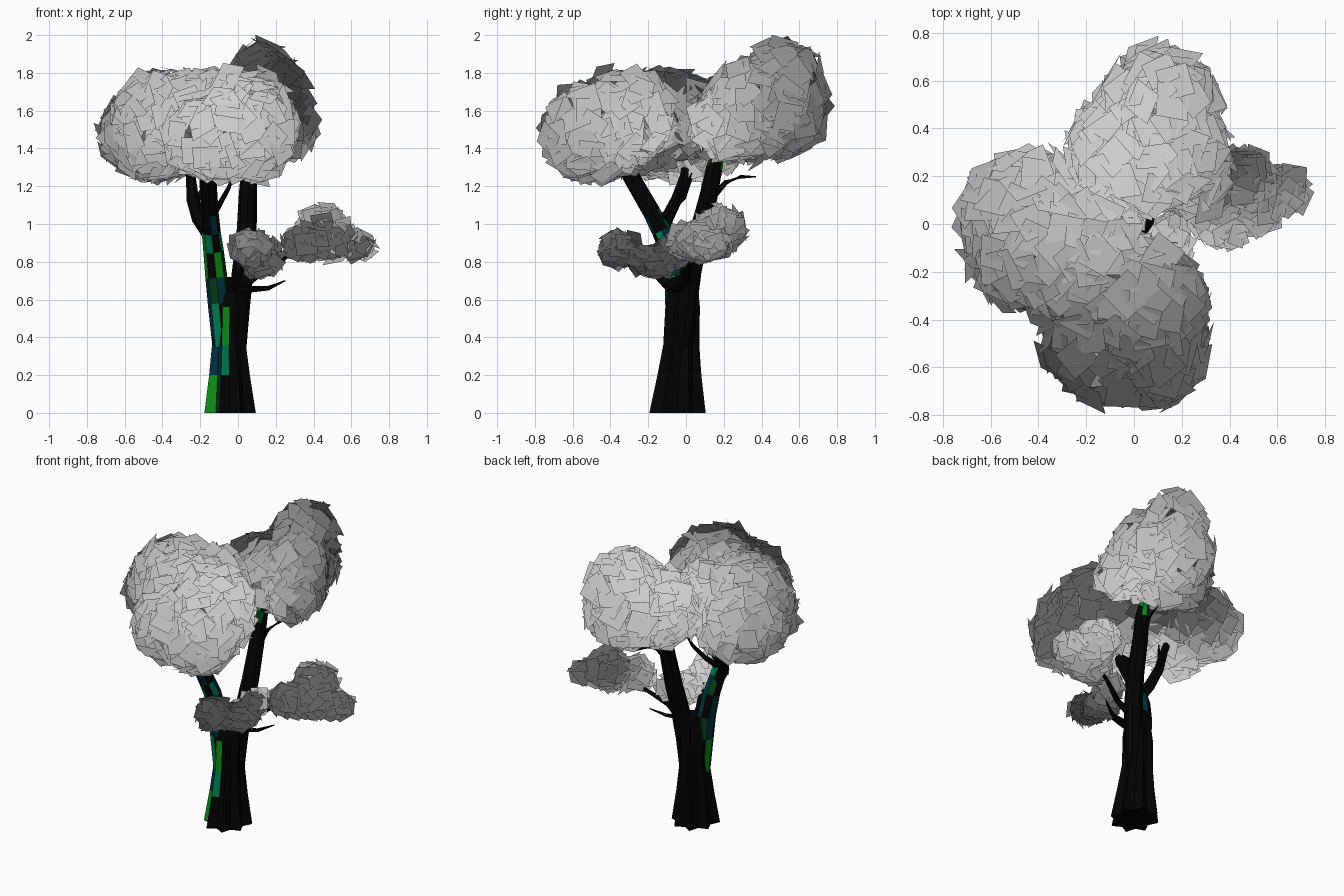
import bpy, math, random
from mathutils import Vector

random.seed(7)
CROWN = Vector((0, 0, 1.25))


def material(name, rgb):
    m = bpy.data.materials.new(name)
    m.diffuse_color = (*rgb, 1)
    return m


BARK = [material("bark", (0.001, 0.001, 0.001)), material("moss_green", (0.005, 0.26, 0.01)),
        material("moss_teal", (0.0, 0.2, 0.08)), material("moss_dark", (0.002, 0.04, 0.008)),
        material("moss_blue", (0.0, 0.03, 0.05))]


def tube(name, path, sides=8, flute=0.0, moss=None):
    """Loft rings along path points (x, y, z, radius); flute makes root ridges fading upward."""
    pts = [Vector(p[:3]) for p in path]
    verts, faces = [], []
    for i, p in enumerate(pts):
        t = (pts[min(i + 1, len(pts) - 1)] - pts[max(i - 1, 0)]).normalized()
        if flute:
            t = Vector((0, 0, 1))
        u = t.cross(Vector((0, 1, 0)) if abs(t.y) < 0.9 else Vector((1, 0, 0))).normalized()
        v = t.cross(u)
        fade = flute * (1 - 0.7 * i / (len(pts) - 1))
        for k in range(sides):
            a = 2 * math.pi * k / sides
            r = path[i][3] * (1 + (fade if k % 2 else -fade))
            verts.append(p + r * (math.cos(a) * u + math.sin(a) * v * (1 + 0.6 * fade)))
    for i in range(len(pts) - 1):
        for k in range(sides):
            a, b = i * sides + k, i * sides + (k + 1) % sides
            faces.append((a, b, b + sides, a + sides))
    faces.append(tuple(range(sides))[::-1])
    faces.append(tuple(range(len(verts) - sides, len(verts))))
    me = bpy.data.meshes.new(name)
    me.from_pydata(verts, [], faces)
    for m in BARK:
        me.materials.append(m)
    if moss:
        for f in me.polygons:
            if moss(f) and random.random() < 0.65:
                f.material_index = random.randint(1, 4)
    ob = bpy.data.objects.new(name, me)
    bpy.context.collection.objects.link(ob)
    return ob


def foliage(name, blobs, size, density):
    """Cover the outside of a group of ellipsoids with overlapping square leaf cards."""
    verts, faces, normals = [], [], []

    def depth(p, b):
        return sum(((p[i] - b[i]) / b[3 + i]) ** 2 for i in range(3))

    for b in blobs:
        c, r = Vector(b[:3]), Vector(b[3:])
        mean = (r.x * r.y + r.y * r.z + r.x * r.z) / 3
        n = int(density * 4 * math.pi * mean / size ** 2)
        for i in range(n):
            # evenly spread direction on the sphere
            z = 1 - 2 * (i + 0.5) / n
            a = i * 2.39996 + random.uniform(-0.2, 0.2)
            s = math.sqrt(1 - z * z)
            d = Vector((s * math.cos(a), s * math.sin(a), z))
            p = c + Vector((d.x * r.x, d.y * r.y, d.z * r.z)) * random.uniform(0.93, 1.04)
            if any(o is not b and depth(p, o) < 0.7 for o in blobs):
                continue
            out = Vector((d.x / r.x, d.y / r.y, d.z / r.z)).normalized()
            tilt = (out + Vector([random.uniform(-0.35, 0.35) for _ in "xyz"])).normalized()
            # shading direction radiates from the middle of the crown
            shade = ((p - CROWN).normalized() + 0.15 * out).normalized()
            if tilt.dot(shade) < 0:
                tilt = -tilt
            u = tilt.orthogonal().normalized()
            v = tilt.cross(u)
            spin = random.uniform(0, math.pi)
            h = size * random.uniform(0.6, 0.75)
            k0 = len(verts)
            for k in range(4):
                q = spin + k * math.pi / 2
                verts.append(p + h * (math.cos(q) * u + math.sin(q) * v))
                normals.append(shade)
            faces.append((k0, k0 + 1, k0 + 2, k0 + 3))
    me = bpy.data.meshes.new(name)
    me.from_pydata(verts, [], faces)
    me.shade_smooth()
    me.normals_split_custom_set_from_vertices(normals)
    ob = bpy.data.objects.new(name, me)
    bpy.context.collection.objects.link(ob)


# Fluted trunk and main stems
tube("trunk", [(-0.042, -0.045, 0, 0.127), (-0.045, -0.035, 0.2, 0.103), (-0.048, -0.025, 0.36, 0.088),
               (-0.045, -0.018, 0.56, 0.088), (-0.04, -0.01, 0.72, 0.07)], 16, 0.16,
     lambda f: abs(f.normal.z) < 0.9 and f.normal.y < 0.3 and f.center.x < -0.02 and random.random() < 0.5)
tube("front_stem", [(-0.08, -0.05, 0.35, 0.055), (-0.1, -0.05, 0.58, 0.06), (-0.115, -0.055, 0.72, 0.058),
                    (-0.13, -0.085, 0.86, 0.054), (-0.142, -0.13, 0.96, 0.05), (-0.15, -0.18, 1.06, 0.047),
                    (-0.16, -0.29, 1.25, 0.045), (-0.14, -0.38, 1.5, 0.02)], 8, 0,
     lambda f: f.center.z < 1.1)
tube("back_stem", [(0.0, -0.01, 0.35, 0.045), (0.005, 0.0, 0.56, 0.058), (0.025, 0.025, 0.75, 0.057),
                   (0.045, 0.065, 0.93, 0.054), (0.052, 0.12, 1.15, 0.048), (0.06, 0.15, 1.3, 0.043),
                   (0.065, 0.17, 1.36, 0.035), (0.1, 0.3, 1.6, 0.012)], 8, 0,
     lambda f: f.center.z > 1.3)
tube("left_branch", [(-0.14, -0.12, 0.92, 0.035), (-0.21, -0.1, 1.03, 0.036), (-0.24, -0.05, 1.13, 0.033),
                     (-0.25, -0.01, 1.25, 0.026), (-0.34, 0.02, 1.5, 0.01)], 6)

# Thin side twigs
twigs = {
    "upper_inner_twig": [(-0.15, -0.14, 1.02, 0.02), (-0.1, -0.06, 1.1, 0.015), (-0.05, 0.0, 1.19, 0.011), (-0.02, 0.03, 1.27, 0.004)],
    "left_inner_twig": [(-0.23, -0.08, 1.08, 0.018), (-0.21, -0.01, 1.14, 0.012), (-0.17, 0.03, 1.24, 0.005)],
    "back_twig": [(0.05, 0.13, 1.13, 0.02), (0.07, 0.21, 1.22, 0.014), (0.1, 0.29, 1.25, 0.01), (0.12, 0.37, 1.25, 0.003)],
    "low_right_twig": [(-0.02, -0.05, 0.65, 0.025), (0.06, -0.06, 0.655, 0.018), (0.16, -0.02, 0.66, 0.012), (0.25, 0.03, 0.7, 0.003)],
    "low_front_twig": [(-0.03, -0.07, 0.66, 0.035), (-0.01, -0.13, 0.71, 0.025), (0.04, -0.22, 0.8, 0.012), (0.08, -0.32, 0.86, 0.004)],
    "low_side_twig": [(0.03, 0.01, 0.68, 0.025), (0.13, 0.0, 0.75, 0.018), (0.26, 0.05, 0.83, 0.012), (0.42, 0.1, 0.9, 0.004)],
}
for name, path in twigs.items():
    tube(name, path, 6)

# Upper canopy: front and left grow together, back mass stands apart
foliage("front_left_canopy", [
    (-0.05, -0.47, 1.47, 0.33, 0.28, 0.235), (0.03, -0.33, 1.56, 0.27, 0.26, 0.25), (0.1, -0.5, 1.49, 0.2, 0.25, 0.25),
    (-0.44, 0.03, 1.47, 0.28, 0.28, 0.235), (-0.37, -0.1, 1.56, 0.28, 0.24, 0.255),
    (-0.22, -0.2, 1.54, 0.29, 0.24, 0.27), (-0.46, -0.17, 1.47, 0.2, 0.17, 0.22),
    (-0.17, 0.03, 1.55, 0.2, 0.16, 0.22)], 0.145, 2.4)
foliage("back_canopy", [
    (0.04, 0.3, 1.56, 0.29, 0.25, 0.22), (0.13, 0.51, 1.71, 0.18, 0.21, 0.25),
    (0.2, 0.33, 1.62, 0.18, 0.23, 0.24), (0.1, 0.49, 1.58, 0.25, 0.24, 0.22),
    (0.26, 0.25, 1.52, 0.14, 0.22, 0.16), (-0.1, 0.33, 1.53, 0.17, 0.19, 0.18)], 0.145, 2.4)

# Low side clumps
foliage("low_right_foliage", [(0.37, 0.02, 0.9, 0.12, 0.11, 0.09), (0.45, 0.19, 0.98, 0.13, 0.12, 0.11),
                              (0.48, 0.1, 0.91, 0.15, 0.14, 0.1), (0.62, 0.14, 0.89, 0.1, 0.09, 0.07)], 0.11, 2.5)
foliage("low_front_foliage", [(0.07, -0.35, 0.87, 0.1, 0.1, 0.085), (0.12, -0.17, 0.8, 0.1, 0.12, 0.08),
                              (0.15, -0.06, 0.85, 0.07, 0.1, 0.07)], 0.1, 2.5)
